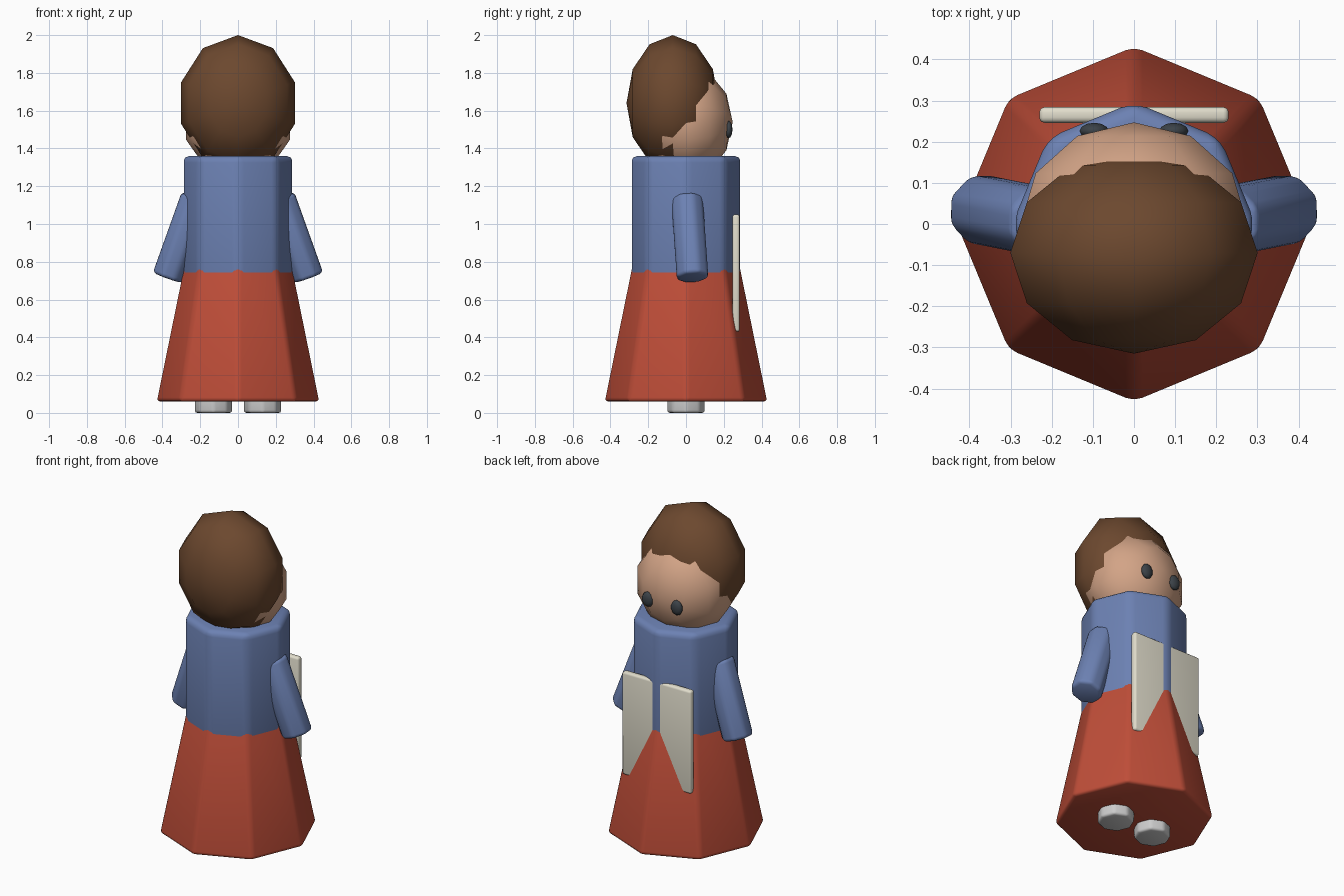
import bpy, bmesh, math
from mathutils import Vector, Matrix

if "Cube" in bpy.data.objects:
    bpy.data.objects.remove(bpy.data.objects["Cube"])


def material(name, rgb):
    m = bpy.data.materials.new(name)
    m.diffuse_color = (*rgb, 1)
    m.use_nodes = True
    m.node_tree.nodes["Principled BSDF"].inputs["Base Color"].default_value = m.diffuse_color
    return m


BROWN = material("brown", (0.15, 0.065, 0.028))
SKIN = material("skin", (0.65, 0.37, 0.24))
BLUE = material("blue", (0.15, 0.22, 0.45))
RED = material("red", (0.52, 0.075, 0.04))
CREAM = material("cream", (0.75, 0.72, 0.6))
DARK = material("dark", (0.045, 0.055, 0.065))


def finish(name, bm, mat, bevel=0, angle=40):
    if bevel:
        bmesh.ops.bevel(bm, geom=bm.edges[:], offset=bevel, segments=3,
                        profile=0.5, affect='EDGES', clamp_overlap=True)
    bmesh.ops.recalc_face_normals(bm, faces=bm.faces)
    me = bpy.data.meshes.new(name)
    bm.to_mesh(me)
    bm.free()
    ob = bpy.data.objects.new(name, me)
    bpy.context.collection.objects.link(ob)
    if mat:
        me.materials.append(mat)
    bpy.ops.object.select_all(action='DESELECT')
    ob.select_set(True)
    bpy.context.view_layer.objects.active = ob
    bpy.ops.object.shade_smooth_by_angle(angle=math.radians(angle))
    return ob


def prism(name, start, end, r1, r2, mat, bevel, turn=0):
    """Eight-sided tapered column from start to end."""
    start, end = Vector(start), Vector(end)
    axis = end - start
    rot = Vector((0, 0, 1)).rotation_difference(axis).to_matrix().to_4x4()
    bm = bmesh.new()
    bmesh.ops.create_cone(
        bm, cap_ends=True, segments=8, radius1=r1, radius2=r2, depth=axis.length,
        matrix=Matrix.Translation((start + end) / 2) @ rot @ Matrix.Rotation(turn, 4, 'Z'))
    return finish(name, bm, mat, bevel)


def ellipsoid(name, centre, size, mat):
    """Low-poly sphere with its poles along y."""
    bm = bmesh.new()
    bmesh.ops.create_uvsphere(
        bm, u_segments=10, v_segments=6, radius=1,
        matrix=Matrix.Translation(centre) @ Matrix.Diagonal((*size, 1))
        @ Matrix.Rotation(math.pi / 2, 4, 'X'))
    return finish(name, bm, mat, angle=60)


# Dress
prism("skirt", (0, 0, 0.06), (0, 0, 0.86), 0.435, 0.272, RED, 0.022)
prism("torso", (0, 0, 0.62), (0, 0, 1.36), 0.296, 0.296, BLUE, 0.035)

# Apron panel, pierced by the front ridge of the torso
bm = bmesh.new()
bmesh.ops.create_cube(bm, size=1, matrix=Matrix.Translation((0, 0.265, 0.74))
                      @ Matrix.Diagonal((0.46, 0.038, 0.62, 1)))
finish("apron", bm, CREAM, 0.013)

# Head and hair
ellipsoid("head", (0, 0, 1.54), (0.29, 0.247, 0.30), SKIN)
ellipsoid("hair", (0, -0.07, 1.64), (0.316, 0.245, 0.36), BROWN)

# Paired parts
for side, s in (("left", -1), ("right", 1)):
    ellipsoid(side + "_eye", (s * 0.097, 0.226, 1.50), (0.037, 0.02, 0.046), DARK)
    prism(side + "_arm", (s * 0.372, 0.035, 0.715), (s * 0.22, 0.005, 1.14),
          0.09, 0.09, BLUE, 0.02, math.pi / 8)
    prism(side + "_foot", (s * 0.13, 0, 0), (s * 0.13, 0, 0.12),
          0.102, 0.102, None, 0.015)
